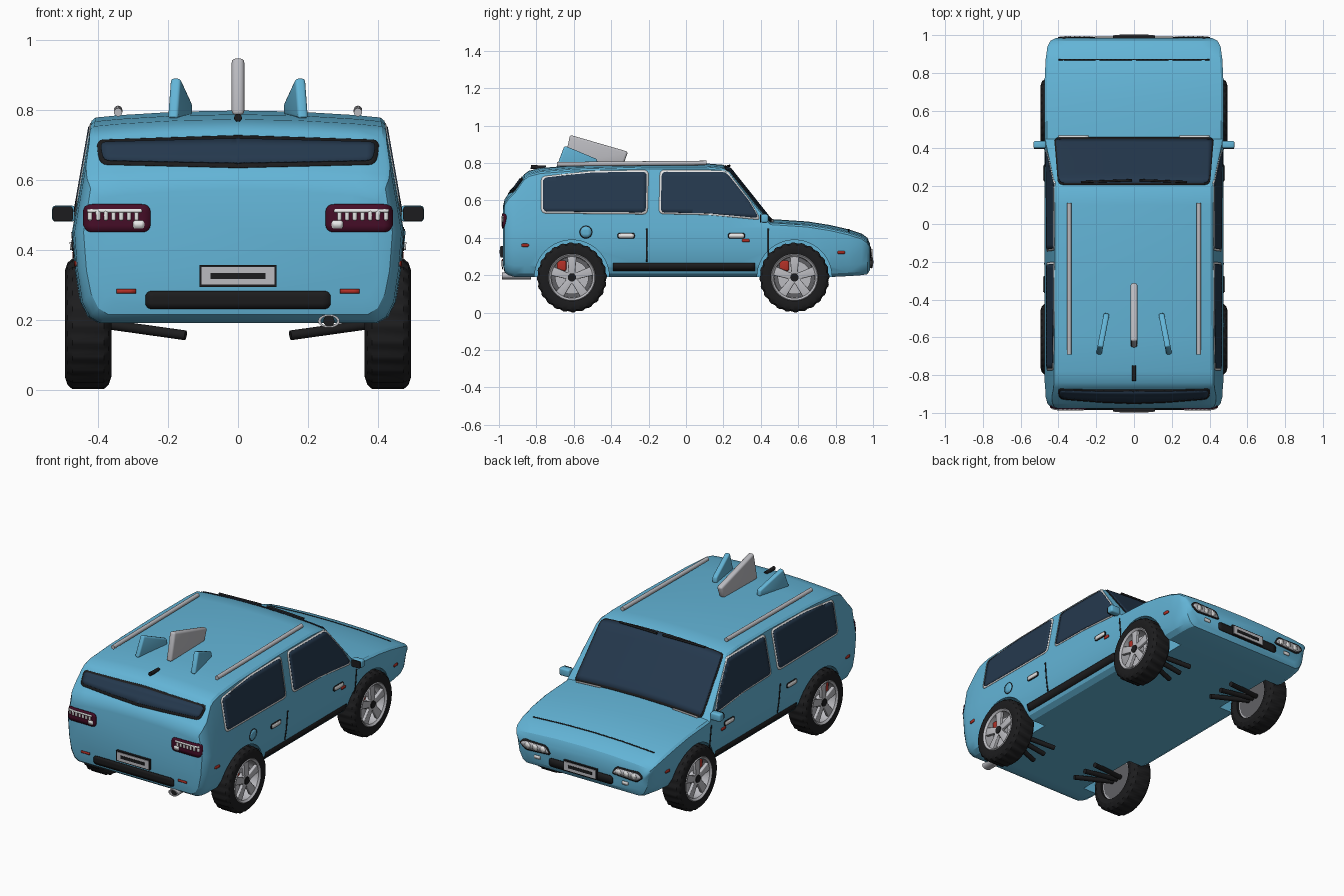
import bpy, bmesh, math
from mathutils import Vector, Matrix
from mathutils.bvhtree import BVHTree

if "Cube" in bpy.data.objects:
    bpy.data.objects.remove(bpy.data.objects["Cube"])


def material(name, *rgb):
    m = bpy.data.materials.new(name)
    m.use_nodes = True
    m.diffuse_color = (*rgb, 1)
    m.node_tree.nodes["Principled BSDF"].inputs["Base Color"].default_value = (*rgb, 1)
    return m


BLUE = material("body blue", .125, .46, .68)
GLASS = material("window navy", .018, .04, .075)
BLACK = material("rubber black", .012, .012, .013)
WHITE = material("trim white", .8, .8, .8)
SILVER = material("silver", .5, .5, .53)
GREY = material("dark grey", .12, .12, .13)
MAROON = material("maroon", .06, .004, .02)
RED = material("signal red", .45, .03, .02)


def finish(name, bm, mat, mirror=False, angle=30):
    """Turn a bmesh into a shaded object, mirrored over x when asked."""
    me = bpy.data.meshes.new(name)
    bm.to_mesh(me)
    bm.free()
    me.materials.append(mat)
    ob = bpy.data.objects.new(name, me)
    bpy.context.scene.collection.objects.link(ob)
    bpy.ops.object.select_all(action='DESELECT')
    ob.select_set(True)
    bpy.context.view_layer.objects.active = ob
    bpy.ops.object.shade_smooth_by_angle(angle=math.radians(angle))
    if mirror:
        ob.modifiers.new("Mirror", 'MIRROR').use_mirror_merge = False
    return ob


def loft(rings, closed=False):
    """Skin a list of equal rings; cap the ends unless closed."""
    bm = bmesh.new()
    loops = [[bm.verts.new(p) for p in r] for r in rings]
    n = len(loops[0])
    pairs = list(zip(loops, loops[1:])) + ([(loops[-1], loops[0])] if closed else [])
    for a, b in pairs:
        for i in range(n):
            j = (i + 1) % n
            bm.faces.new((a[i], a[j], b[j], b[i]))
    if not closed:
        bm.faces.new(loops[0])
        bm.faces.new(loops[-1])
    bmesh.ops.recalc_face_normals(bm, faces=bm.faces)
    return bm


def prism(name, pts, axis, a, b, mat, mirror=False, bevel=0, matrix=None):
    """Extrude a 2D outline along x or y from a to b."""
    put = (lambda t, p: (t, p[0], p[1])) if axis == 'x' else (lambda t, p: (p[0], t, p[1]))
    bm = loft([[put(t, p) for p in pts] for t in (a, b)])
    if bevel:
        bmesh.ops.bevel(bm, geom=bm.edges[:], offset=bevel, segments=3, affect='EDGES', profile=.5)
    if matrix:
        bm.transform(matrix)
    return finish(name, bm, mat, mirror, 40)


def rod(name, p, q, r, mat, mirror=False, segs=16):
    p, q = Vector(p), Vector(q)
    d = q - p
    bm = bmesh.new()
    m = Matrix.Translation((p + q) / 2) @ d.to_track_quat('Z', 'Y').to_matrix().to_4x4()
    bmesh.ops.create_cone(bm, cap_ends=True, segments=segs, radius1=r, radius2=r, depth=d.length, matrix=m)
    return finish(name, bm, mat, mirror)


def lathe(name, prof, cy, cz, mat, segs=48, tread=0):
    """Spin a closed (x, r) profile about a sideways axle; tread notches the outer rings."""
    rings = []
    for i in range(segs):
        t = 2 * math.pi * i / segs
        rr = [(x, r - tread * (i // 2 % 2) * (r > .18)) for x, r in prof]
        rings.append([(x, cy + r * math.cos(t), cz + r * math.sin(t)) for x, r in rr])
    return finish(name, loft(rings, True), mat, True)


def rect(u0, u1, v0, v1):
    return [(u0, v0), (u1, v0), (u1, v1), (u0, v1)]


def rounded(pts, r):
    out = []
    for i, p in enumerate(pts):
        p, a, b = Vector(p), Vector(pts[i - 1]), Vector(pts[(i + 1) % len(pts)])
        s, e = p + (a - p).normalized() * r, p + (b - p).normalized() * r
        out += [s.lerp(p, k).lerp(p.lerp(e, k), k) for k in (0, .25, .5, .75, 1)]
    return out


def grow(pts, g):
    us, vs = [p[0] for p in pts], [p[1] for p in pts]
    c = ((min(us) + max(us)) / 2, (min(vs) + max(vs)) / 2)
    h = ((max(us) - min(us)) / 2, (max(vs) - min(vs)) / 2)
    return [tuple(c[k] + (p[k] - c[k]) * (1 + g / h[k]) for k in (0, 1)) for p in pts]


# Body shell: half section swept through stations of (y, top, bottom, width factor)
STATIONS = [(-.978, .57, .25, .87), (-.97, .605, .215, .93), (-.95, .635, .2, .965), (-.915, .67, .19, .985),
            (-.865, .74, .19, .99), (-.84, .758, .19, .995), (-.78, .773, .19, 1), (-.6, .787, .19, 1),
            (-.2, .798, .19, 1), (.1, .798, .19, 1), (.2, .79, .19, 1), (.235, .77, .19, 1), (.45, .5, .19, 1),
            (.5, .497, .19, 1), (.65, .487, .19, 1), (.77, .468, .19, .995), (.87, .445, .195, .985),
            (.94, .422, .2, .965), (.97, .4, .205, .93), (.985, .365, .23, .87)]


def section(y, top, low, w):
    edge = (.475 - (top - .48) * .175) * w if top > .48 else .475 * w
    half = [(.4 * w, low), (.43 * w, low + .018), (.452 * w, low + .06), (.466 * w, min(.34, top - .06)),
            (.475 * w, min(.45, top - .04)), (edge, top - .03), (edge - .012, top - .02),
            (edge * .8, top - .013), (edge * .4, top - .003)]
    left = [(-x, z) for x, z in reversed(half)]
    return [(x, y, z) for x, z in [(0, low)] + half + [(0, top)] + left]


shell = loft([section(*s) for s in STATIONS])
SURFACE = BVHTree.FromBMesh(shell)
body = finish("body", shell, BLUE)

# Wheel wells cut from the shell
AXLES = (-.61, .58)
HUB = .188
for cy in AXLES:
    for s in (-1, 1):
        cutter = rod("well_cutter", (s * .31, cy, HUB), (s * .6, cy, HUB), .2, BLUE, segs=48)
        cutter.hide_render = True
        mod = body.modifiers.new("Well", 'BOOLEAN')
        mod.object, mod.operation, mod.solver = cutter, 'DIFFERENCE', 'EXACT'
        bpy.context.view_layer.objects.active = body
        bpy.ops.object.modifier_apply(modifier=mod.name)
        bpy.data.objects.remove(cutter)
body.select_set(True)
bpy.ops.object.shade_smooth_by_angle(angle=math.radians(30))

CAST = {'side': (lambda u, v: Vector((2, u, v)), Vector((-1, 0, 0))),
        'rear': (lambda u, v: Vector((u, -2, v)), Vector((0, 1, 0))),
        'front': (lambda u, v: Vector((u, 2, v)), Vector((0, -1, 0))),
        'top': (lambda u, v: Vector((u, v, 2)), Vector((0, 0, -1)))}


def plate(name, pts, view, mat, off=.003, mirror=False):
    """Drape a thin plate with the given outline over the body."""
    place, ray = CAST[view]
    bm = bmesh.new()
    bm.faces.new([bm.verts.new((p[0], p[1], 0)) for p in pts])
    for k in (0, 1):
        lo, hi = min(p[k] for p in pts), max(p[k] for p in pts)
        n = int((hi - lo) / .025) + 1
        for i in range(1, n):
            co, no = Vector(), Vector()
            co[k], no[k] = lo + (hi - lo) * i / n, 1
            bmesh.ops.bisect_plane(bm, geom=bm.verts[:] + bm.edges[:] + bm.faces[:], plane_co=co, plane_no=no)
    bmesh.ops.triangulate(bm, faces=bm.faces[:])
    for v in bm.verts:
        start = place(v.co.x, v.co.y)
        hit, normal, _, _ = SURFACE.ray_cast(start, ray)
        if hit is None:
            hit, normal, _, _ = SURFACE.find_nearest(start + ray)
        v.co = hit + normal * off
    bm.normal_update()
    if sum(f.normal.dot(ray) * f.calc_area() for f in bm.faces) > 0:
        bmesh.ops.reverse_faces(bm, faces=bm.faces[:])
    ob = finish(name, bm, mat, mirror)
    ob.modifiers.new("Thickness", 'SOLIDIFY').thickness = .005
    return ob


# Glass with its trim
rear_pane = rounded([(-.765, .54), (-.215, .535), (-.21, .752), (-.5, .748), (-.765, .72)], .025)
front_pane = rounded([(-.135, .535), (.12, .53), (.39, .505), (.335, .6), (.215, .75), (-.13, .752)], .025)
for nm, pane in (("rear_side", rear_pane), ("front_side", front_pane)):
    plate(nm + "_trim", grow(pane, .01), 'side', WHITE, .003, True)
    plate(nm + "_window", pane, 'side', GLASS, .006, True)
shield = rounded([(-.415, .452), (-.395, .215), (.395, .215), (.415, .452)], .03)
plate("windscreen_trim", grow(shield, .008), 'top', BLACK, .003)
plate("windscreen", shield, 'top', GLASS, .007)
plate("windscreen_base_trim", rect(.24, .4, .458, .468), 'top', WHITE, .005, True)
tail = rounded([(-.385, .652), (0, .645), (.385, .652), (.395, .705), (0, .715), (-.395, .705)], .02)
plate("tail_window_trim", grow(tail, .011), 'rear', BLACK, .003)
plate("tail_window", tail, 'rear', GLASS, .007)
for s in (-1, 1):
    rod("wiper", (s * .02 + .01, .232, .785), (s * .28, .222, .782), .006, BLACK)

# Side details
plate("sill", rect(-.39, .37, .226, .265), 'side', BLACK, .006, True)
for y in (-.21, .44):
    plate("door_seam", rect(y - .004, y + .004, .27, .45), 'side', BLACK, .002, True)
for y in (-.32, .27):
    plate("handle_frame", rounded(rect(y - .046, y + .046, .396, .426), .012), 'side', BLACK, .004, True)
    plate("door_handle", rounded(rect(y - .041, y + .041, .4, .422), .01), 'side', WHITE, .009, True)
for y, z in ((.32, .385), (-.86, .36), (.83, .322)):
    plate("side_marker", rounded(rect(y - .02, y + .02, z - .008, z + .008), .007), 'side', RED, .004, True)
ring = [(math.cos(i * math.pi / 16), math.sin(i * math.pi / 16)) for i in range(32)]
for nm, r, mat, off in (("fuel_cap_seam", .034, BLACK, .002), ("fuel_cap", .029, BLUE, .004)):
    plate(nm, [(-.535 + r * c, .43 + r * s) for c, s in ring], 'side', mat, off)
plate("hood_seam", rect(-.4, .4, .867, .873), 'top', BLACK, .002)

# Tail lamps, reflectors and rear bumper
plate("tail_lamp", rounded(rect(.25, .44, .45, .53), .025), 'rear', MAROON, .005, True)
plate("tail_lamp_strip", rounded(rect(.275, .43, .506, .516), .004), 'rear', WHITE, .009, True)
for i in range(7):
    x = .29 + i * .022
    plate("tail_lamp_bar", rounded(rect(x - .006, x + .006, .484, .51), .004), 'rear', WHITE, .009, True)
plate("reverse_lamp", rounded(rect(.268, .3, .46, .484), .008), 'rear', WHITE, .009, True)
plate("reflector", rect(.292, .348, .275, .287), 'rear', RED, .006, True)
plate("rear_bumper", rounded(rect(-.265, .265, .232, .282), .02), 'rear', BLACK, .008)

# Headlamps, fog lamps and front bumper
lamp = rounded([(.2, .3), (.37, .29), (.41, .325), (.385, .352), (.23, .35)], .018)
plate("headlamp_frame", lamp, 'front', BLACK, .004, True)
plate("headlamp", grow(lamp, -.009), 'front', SILVER, .008, True)
for x in (.25, .3, .35):
    plate("headlamp_bulb", [(x + .017 * c, .322 + .017 * s) for c, s in ring], 'front', WHITE, .011, True)
plate("fog_lamp", rounded(rect(.27, .31, .255, .275), .006), 'front', WHITE, .006, True)
plate("front_bumper", rounded(rect(-.21, .21, .235, .285), .02), 'front', BLACK, .008)

# Number plates, blank
for nm, y, s, z in (("rear", -.975, -1, .325), ("front", .98, 1, .27)):
    prism(nm + "_plate_frame", rect(-.11, .11, z - .031, z + .031), 'y', y, y + s * .017, BLACK)
    prism(nm + "_plate", rect(-.104, .104, z - .025, z + .025), 'y', y, y + s * .02, SILVER)
    prism(nm + "_plate_bar", rect(-.078, .078, z - .009, z + .009), 'y', y, y + s * .022, BLACK)

# Roof rails, fins and aerial
rod("roof_rail", (.343, -.69, .793), (.343, .11, .8), .012, SILVER, True)
prism("centre_fin", [(-.655, .785), (-.335, .79), (-.31, .86), (-.62, .95)], 'x', -.018, .018, SILVER, bevel=.012)
yaw = Matrix.Translation((.165, -.58, 0)) @ Matrix.Rotation(math.radians(11), 4, 'Z') @ Matrix.Translation((0, .58, 0))
prism("side_fin", [(-.695, .775), (-.47, .785), (-.475, .82), (-.65, .892)], 'x', -.015, .015, BLUE, True, .009, yaw)
rod("aerial", (0, -.83, .778), (0, -.75, .775), .011, BLACK)

# Door mirrors
prism("door_mirror", rect(.465, .532, .48, .526), 'y', .4, .44, BLUE, True, .01)
prism("mirror_glass", rounded(rect(.472, .53, .482, .524), .01), 'y', .396, .402, BLACK, True)

# Exhaust
lathe_pts = [(.031, -.983), (.031, -.83), (.023, -.83), (.023, -.983)]
pipe = loft([[(.26 + r * c, y, .196 + r * .62 * s) for r, y in lathe_pts] for c, s in ring], True)
finish("exhaust", pipe, SILVER)
rod("exhaust_core", (.26, -.975, .196), (.26, -.84, .196), .016, BLACK)

# Wheels and suspension
TYRE = [(.37, .12), (.362, .15), (.37, .174), (.384, .187), (.474, .187), (.488, .174), (.495, .152), (.49, .124)]
RIM = [(.385, .12), (.488, .128), (.495, .122), (.485, .111), (.385, .108)]
for cy in AXLES:
    lathe("tyre", TYRE, cy, HUB, BLACK, 96, .005)
    lathe("rim", RIM, cy, HUB, SILVER)
    rod("wheel_back", (.385, cy, HUB), (.4, cy, HUB), .112, GREY, True, 40)
    rod("brake_disc", (.435, cy, HUB), (.445, cy, HUB), .09, SILVER, True, 40)
    rod("hub", (.4, cy, HUB), (.484, cy, HUB), .036, SILVER, True, 32)
    rod("hub_cap", (.47, cy, HUB), (.489, cy, HUB), .022, BLACK, True, 24)
    prism("brake_caliper", rect(cy - .08, cy - .03, HUB + .035, HUB + .09), 'x', .43, .462, RED, True, .008)
    for i in range(5):
        t = math.pi / 2 + i * math.tau / 5
        spoke = [(cy + r * math.cos(t) - h * math.sin(t), HUB + r * math.sin(t) + h * math.cos(t))
                 for r, h in ((.02, -.017), (.116, -.025), (.116, .025), (.02, .017))]
        prism("spoke", spoke, 'x', .465, .485, SILVER, True, .004)
    for dy in (-.09, 0, .09):
        rod("suspension_arm", (.15, cy + dy, .155), (.385, cy + dy * .35, .188), .014, BLACK, True)
